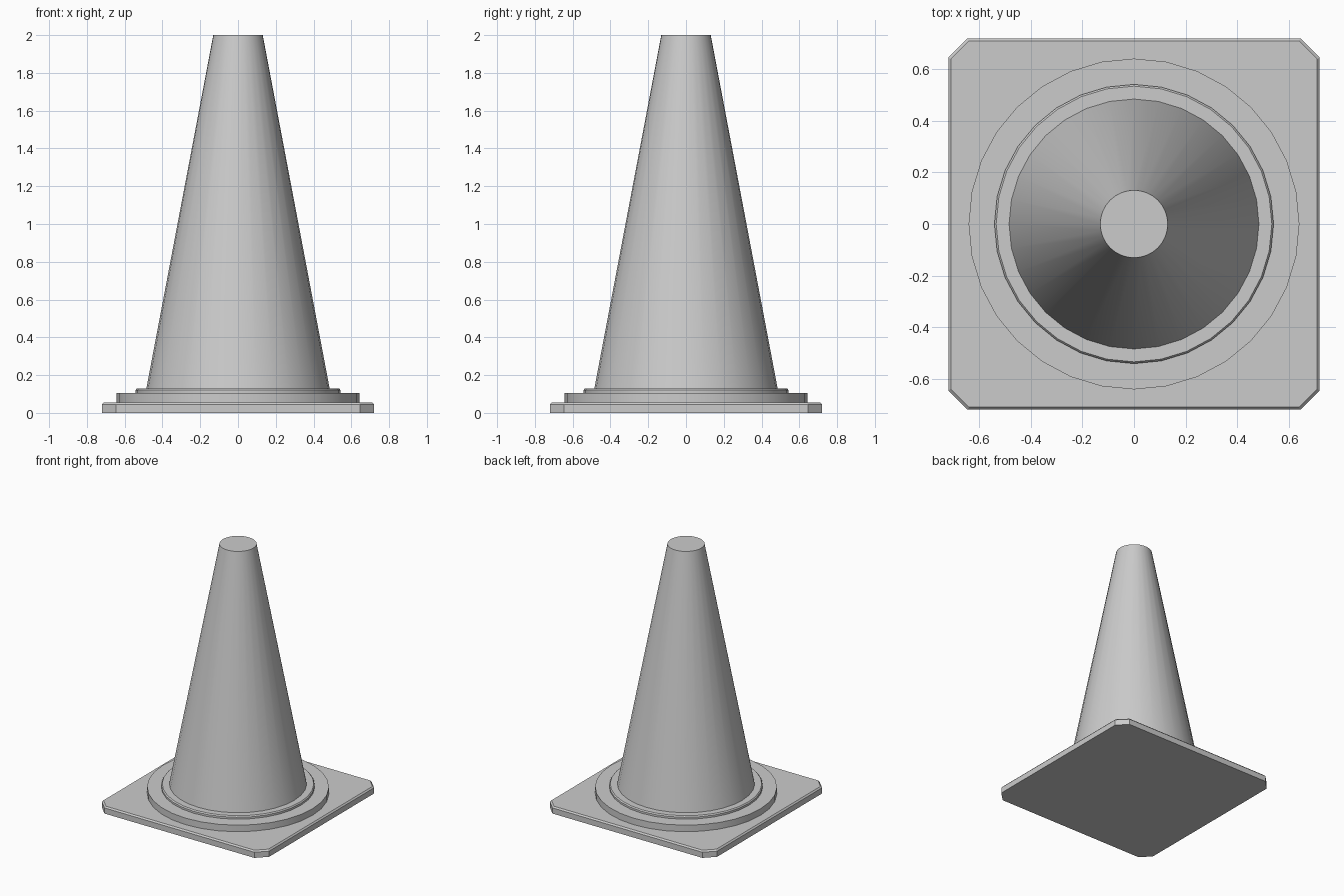
import bpy, bmesh, math

if "Cube" in bpy.data.objects:
    bpy.data.objects.remove(bpy.data.objects["Cube"])

SIDES = 32


def stack(name, rings, smooth):
    """Skin a list of matching horizontal rings and cap both ends."""
    bm = bmesh.new()
    loops = [[bm.verts.new(p) for p in ring] for ring in rings]
    n = len(loops[0])
    for low, high in zip(loops, loops[1:]):
        for i in range(n):
            j = (i + 1) % n
            bm.faces.new((low[i], low[j], high[j], high[i]))
    bm.faces.new(loops[0][::-1])
    bm.faces.new(loops[-1])
    mesh = bpy.data.meshes.new(name)
    bm.to_mesh(mesh)
    bm.free()
    obj = bpy.data.objects.new(name, mesh)
    bpy.context.collection.objects.link(obj)
    if smooth:
        bpy.ops.object.select_all(action='DESELECT')
        obj.select_set(True)
        bpy.context.view_layer.objects.active = obj
        bpy.ops.object.shade_smooth_by_angle(angle=math.radians(30))
    return obj


def circle(r, z):
    step = math.tau / SIDES
    return [(r * math.cos(i * step), r * math.sin(i * step), z) for i in range(SIDES)]


def cut_square(half, cut, z):
    a, b = half, half - cut
    return [(a, -b, z), (a, b, z), (b, a, z), (-b, a, z),
            (-a, b, z), (-a, -b, z), (-b, -a, z), (b, -a, z)]


# Square foot with clipped corners and a narrow bevelled top edge
stack("base_plate", [cut_square(0.721, 0.075, 0.0),
                     cut_square(0.721, 0.075, 0.044),
                     cut_square(0.711, 0.071, 0.055)], False)

# Two stepped discs
stack("lower_disc", [circle(0.642, 0.055), circle(0.642, 0.106)], True)
stack("upper_ring", [circle(0.542, 0.106), circle(0.542, 0.121),
                     circle(0.535, 0.13)], True)

# Tapered body
stack("cone_body", [circle(0.485, 0.13), circle(0.131, 2.0)], True)
